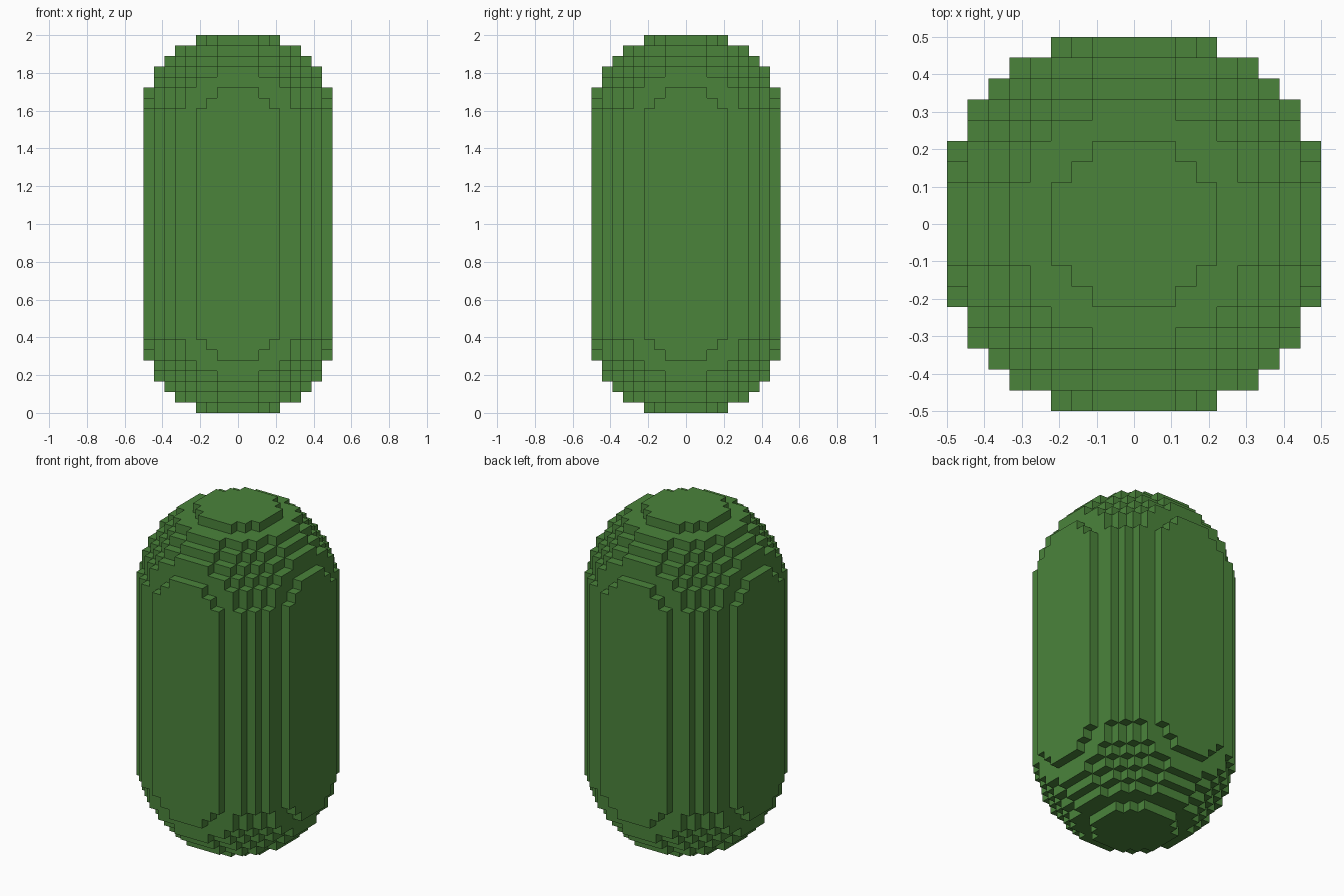
import bpy
import bmesh
from itertools import product
from mathutils import Vector

default = bpy.data.objects.get("Cube")
if default:
    bpy.data.objects.remove(default, do_unlink=True)

R = 9                    # radius in blocks
UNIT = 1 / (2 * R)       # size of one block
LIMIT = (R + 0.5) ** 2   # squared reach of the rounded ends

# Level heights: stepped bottom end, one tall straight body, stepped top end
levels = list(range(R + 1)) + list(range(3 * R, 4 * R + 1))


def filled(cell):
    """True if the block lies inside the stepped capsule."""
    i, j, k = cell
    if not 0 <= k < len(levels) - 1:
        return False
    x, y = i + 0.5, j + 0.5
    dz = 0.5 if k == R else abs(k - R) - 0.5
    return x * x + y * y + dz * dz < LIMIT


def corner(i, j, k):
    return Vector((i * UNIT, j * UNIT, levels[k] * UNIT))


# Stepped capsule: keep only the block sides that face open air
bm = bmesh.new()
span = range(-R, R)
for cell in filter(filled, product(span, span, range(len(levels) - 1))):
    for axis, side in product(range(3), (0, 1)):
        neighbour = list(cell)
        neighbour[axis] += 2 * side - 1
        if filled(neighbour):
            continue
        u, v = (axis + 1) % 3, (axis + 2) % 3
        loop = []
        for du, dv in ((0, 0), (1, 0), (1, 1), (0, 1)):
            c = list(cell)
            c[axis] += side
            c[u] += du
            c[v] += dv
            loop.append(bm.verts.new(corner(*c)))
        bm.faces.new(loop if side else loop[::-1])
bmesh.ops.remove_doubles(bm, verts=bm.verts[:], dist=UNIT / 100)

mesh = bpy.data.meshes.new("stepped_capsule")
bm.to_mesh(mesh)
bm.free()

# Leaf green
green = bpy.data.materials.new("leaf_green")
green.use_nodes = True
colour = (0.07, 0.23, 0.044, 1)
green.diffuse_color = colour
green.node_tree.nodes["Principled BSDF"].inputs["Base Color"].default_value = colour
mesh.materials.append(green)

capsule = bpy.data.objects.new("stepped_capsule", mesh)
bpy.context.collection.objects.link(capsule)
